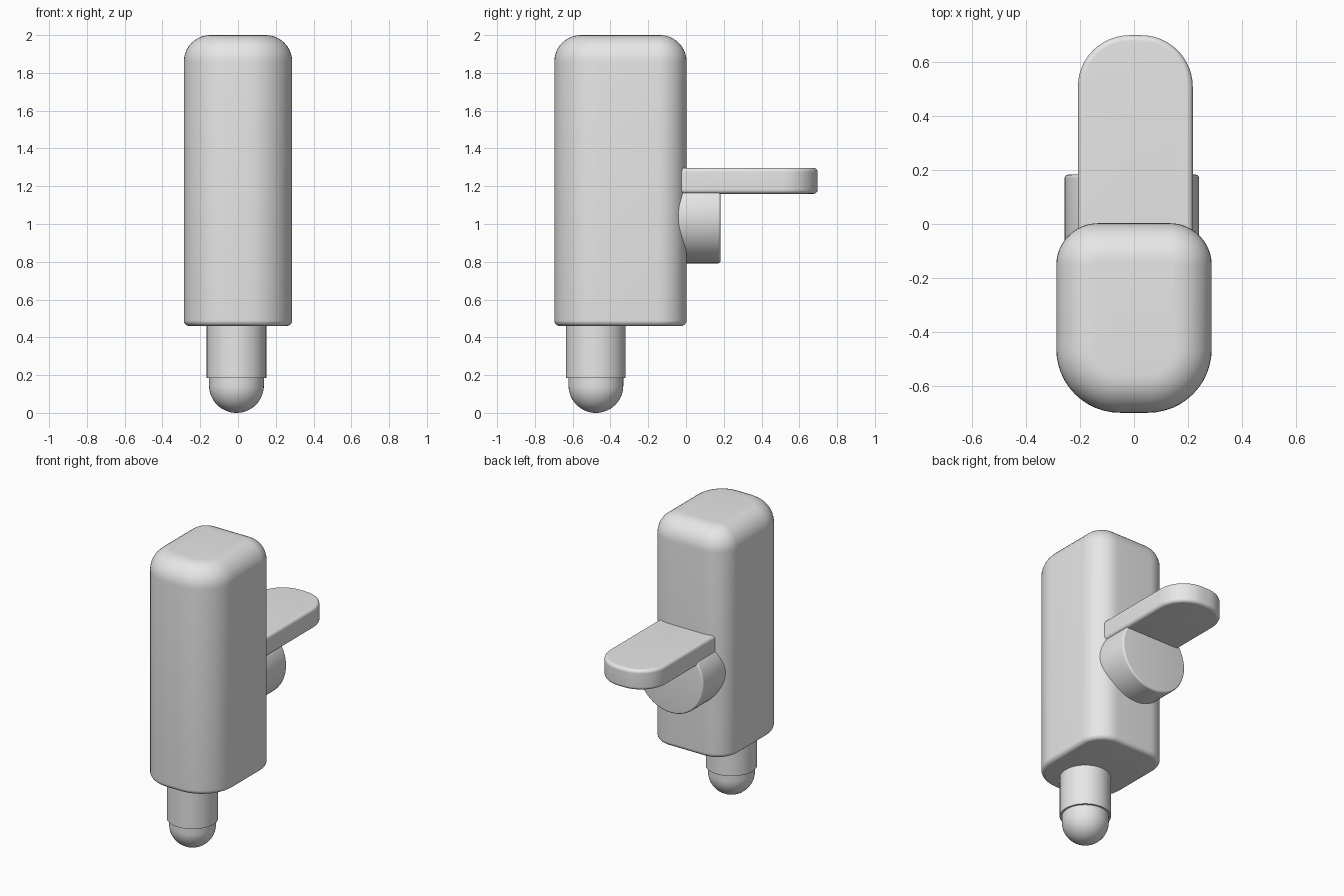
import bpy, bmesh, math

default = bpy.data.objects.get("Cube")
if default:
    bpy.data.objects.remove(default, do_unlink=True)

grey = bpy.data.materials.new("plain_grey")
grey.use_nodes = True
GREY = (0.8, 0.8, 0.8, 1)
grey.diffuse_color = GREY
grey.node_tree.nodes["Principled BSDF"].inputs["Base Color"].default_value = GREY


def build_object(name, rings, pole=None):
    """Skin a stack of equal-length point rings, closing both ends."""
    bm = bmesh.new()
    loops = [[bm.verts.new(p) for p in ring] for ring in rings]
    n = len(loops[0])
    for low, high in zip(loops, loops[1:]):
        for i in range(n):
            j = (i + 1) % n
            bm.faces.new((low[i], low[j], high[j], high[i]))
    if pole:
        tip = bm.verts.new(pole)
        for i in range(n):
            bm.faces.new((tip, loops[0][(i + 1) % n], loops[0][i]))
    else:
        bm.faces.new(loops[0][::-1])
    bm.faces.new(loops[-1])
    bmesh.ops.recalc_face_normals(bm, faces=bm.faces)
    mesh = bpy.data.meshes.new(name)
    bm.to_mesh(mesh)
    bm.free()
    mesh.materials.append(grey)
    obj = bpy.data.objects.new(name, mesh)
    bpy.context.collection.objects.link(obj)
    bpy.ops.object.select_all(action='DESELECT')
    obj.select_set(True)
    bpy.context.view_layer.objects.active = obj
    bpy.ops.object.shade_smooth_by_angle(angle=math.radians(30))
    return obj


def fillet(z0, z1, bottom, top, steps=10):
    """Pairs of (inset, height) rounding the lower and upper rims."""
    angles = [math.pi / 2 * k / steps for k in range(steps + 1)]
    lower = [(bottom * (1 - math.sin(a)), z0 + bottom * (1 - math.cos(a))) for a in angles]
    upper = [(top * (1 - math.cos(a)), z1 - top * (1 - math.sin(a))) for a in angles]
    return lower + upper


def rounded_block(name, x, y, z, front_r, back_r, bottom, top, steps=12):
    """Block with rounded upright corners and filleted rims."""
    corners = ((x[1], y[1], back_r, 1, 1), (x[0], y[1], back_r, -1, 1),
               (x[0], y[0], front_r, -1, -1), (x[1], y[0], front_r, 1, -1))
    rings = []
    for inset, h in fillet(*z, bottom, top):
        ring = []
        for q, (cx, cy, r, sx, sy) in enumerate(corners):
            for k in range(steps + 1):
                a = math.pi / 2 * (q + k / steps)
                ring.append((cx - sx * r + (r - inset) * math.cos(a),
                             cy - sy * r + (r - inset) * math.sin(a), h))
        rings.append(ring)
    return build_object(name, rings)


def turned(name, centre, profile, pole=None, sides=64):
    """Round part from (radius, height) pairs about a vertical axis."""
    rings = [[(centre[0] + r * math.cos(2 * math.pi * i / sides),
               centre[1] + r * math.sin(2 * math.pi * i / sides), h)
              for i in range(sides)] for r, h in profile]
    return build_object(name, rings, pole)


# Main housing and the flat lever at the back
rounded_block("housing", (-0.287, 0.287), (-0.697, 0.003), (0.46, 2.0), 0.235, 0.155, 0.03, 0.14)
rounded_block("lever", (-0.207, 0.217), (-0.15, 0.697), (1.16, 1.297), 0.04, 0.19, 0.022, 0.022)

# Plunger sleeve and its rounded tip
CENTRE = (-0.008, -0.477)
turned("plunger_sleeve", CENTRE, [(0.158, 0.185), (0.158, 0.5)])
R = 0.145
dome = [(R * math.sin(a), R * (1 - math.cos(a)))
        for a in (math.pi / 2 * k / 16 for k in range(1, 17))]
turned("plunger_tip", CENTRE, dome + [(R, 0.3)], pole=(*CENTRE, 0))

# Pivot disc under the lever, turned to face the back
profile = [(0.248 - inset, h) for inset, h in fillet(-0.15, 0.182, 0.012, 0.012, 5)]
disc = turned("pivot_disc", (0, 0), profile)
disc.rotation_euler = (-math.pi / 2, 0, 0)
disc.location = (-0.008, 0, 1.04)
